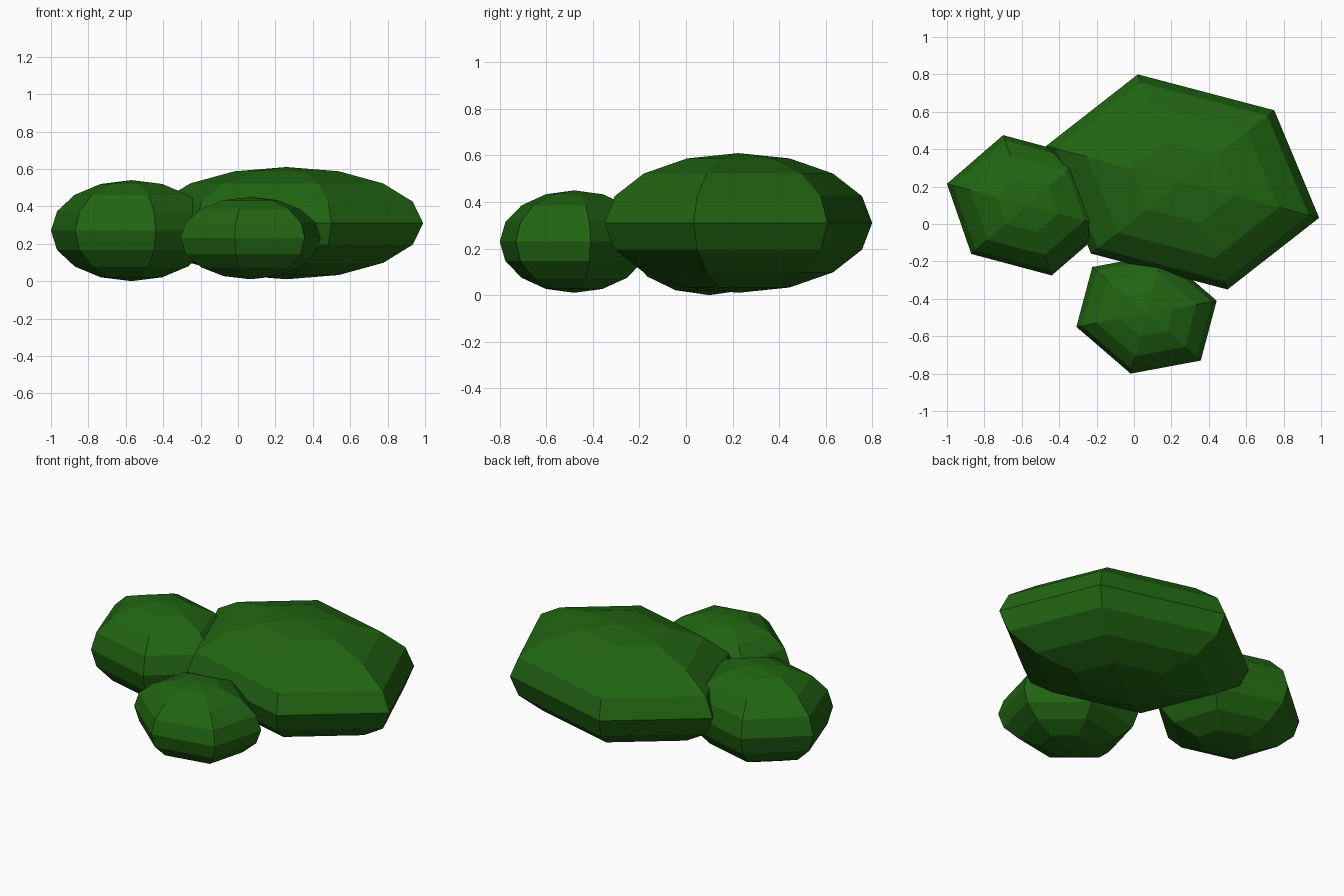
import bpy, bmesh
from math import sin, cos, pi
from mathutils import Vector

if "Cube" in bpy.data.objects:
    bpy.data.objects.remove(bpy.data.objects["Cube"])

SEGMENTS, RINGS = 6, 8

leaf = bpy.data.materials.new("leaf_green")
leaf.diffuse_color = (0.015, 0.13, 0.006, 1)
leaf.use_nodes = True
leaf.node_tree.nodes["Principled BSDF"].inputs["Base Color"].default_value = leaf.diffuse_color


def clump(name, centre, height, u, p):
    """Stretched six-sided sphere; u and p are neighbouring equator corners from the centre."""
    c, u, p = Vector(centre), Vector((*u, 0)), Vector((*p, 0))
    v = (p - u / 2) / sin(pi / 3)
    up = Vector((0, 0, height))
    bm = bmesh.new()
    top, bottom = bm.verts.new(c + up), bm.verts.new(c - up)
    rings = []
    for r in range(1, RINGS):
        t = pi * r / RINGS
        rings.append([bm.verts.new(c + up * cos(t) + sin(t) * (
            u * cos(2 * pi * s / SEGMENTS) + v * sin(2 * pi * s / SEGMENTS)))
            for s in range(SEGMENTS)])
    for s in range(SEGMENTS):
        n = (s + 1) % SEGMENTS
        bm.faces.new((top, rings[0][s], rings[0][n]))
        bm.faces.new((bottom, rings[-1][n], rings[-1][s]))
        for a, b in zip(rings, rings[1:]):
            bm.faces.new((a[s], b[s], b[n], a[n]))
    bmesh.ops.recalc_face_normals(bm, faces=bm.faces)
    mesh = bpy.data.meshes.new(name)
    bm.to_mesh(mesh)
    bm.free()
    mesh.materials.append(leaf)
    bpy.context.collection.objects.link(bpy.data.objects.new(name, mesh))


# Three overlapping bush clumps
clump("large_bush_clump", (0.26, 0.225, 0.31), 0.30, (0.49, 0.383), (-0.24, 0.575))
clump("left_bush_clump", (-0.57, 0.10, 0.27), 0.27, (-0.43, 0.115), (-0.30, -0.26))
clump("front_bush_clump", (0.067, -0.48, 0.23), 0.22, (-0.375, -0.07), (-0.085, -0.32))
